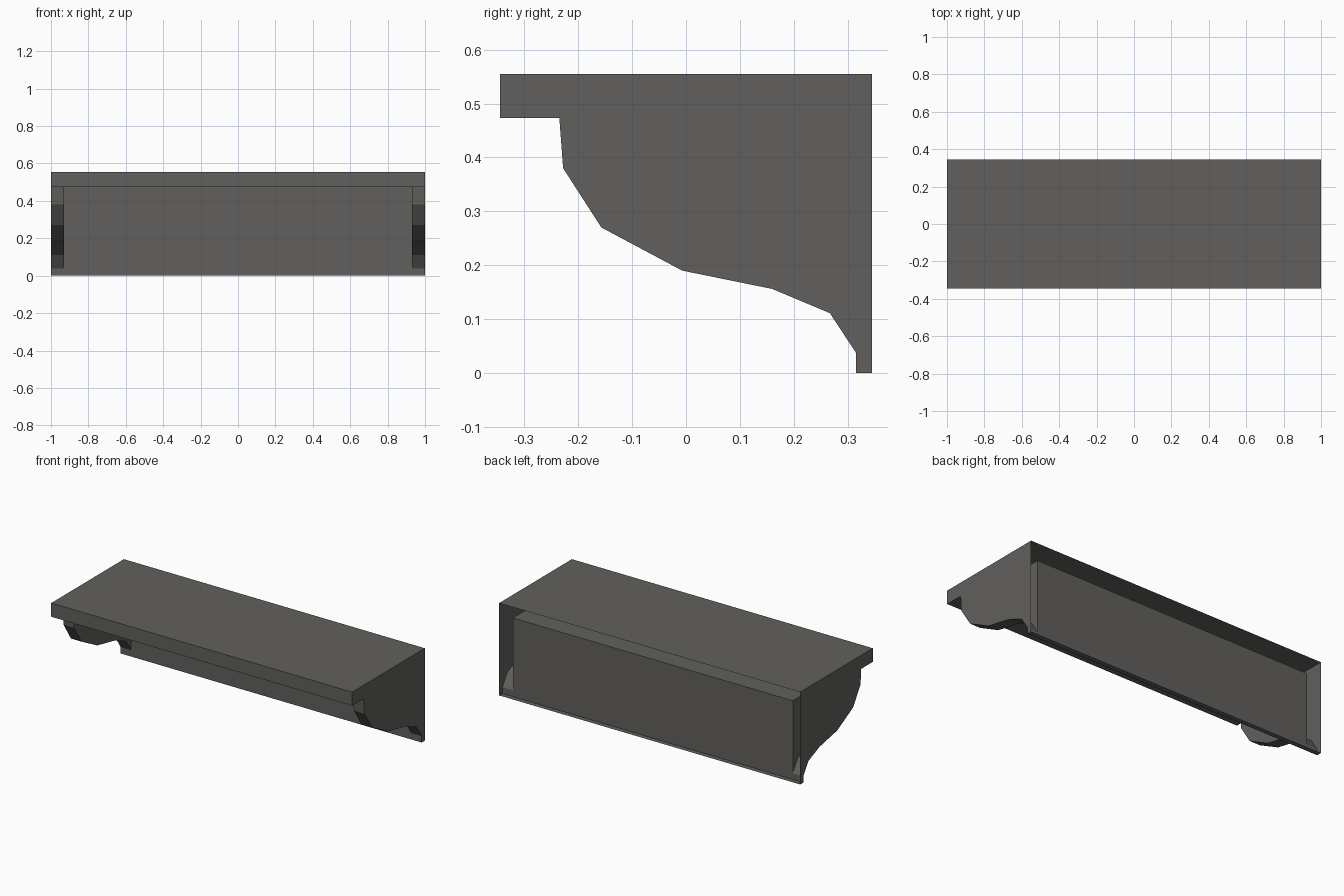
import bpy, bmesh
from mathutils import Vector

if "Cube" in bpy.data.objects:
    bpy.data.objects.remove(bpy.data.objects["Cube"])

W, WI = 1.0, 0.93            # outer half width, inner side of brackets
YF, YP, YB = -0.345, 0.315, 0.345   # front edge, panel face, open back
ZT, ZU, ZB = 0.555, 0.473, 0.038    # top, shelf underside, bracket foot

# bracket curve as (y, z), from the shelf down to the back panel
CURVE = [(-0.235, ZU), (-0.228, 0.38), (-0.157, 0.27), (-0.007, 0.19),
         (0.16, 0.156), (0.267, 0.111), (YP, ZB)]

mat = bpy.data.materials.new("dark warm grey")
mat.diffuse_color = (0.12, 0.117, 0.109, 1)
mat.use_nodes = True
mat.node_tree.nodes["Principled BSDF"].inputs["Base Color"].default_value = mat.diffuse_color


def shell(name, polys):
    """Open shell from (points, outward direction) pairs."""
    bm = bmesh.new()
    for pts, out in polys:
        f = bm.faces.new([bm.verts.new(p) for p in pts])
        f.normal_update()
        if f.normal.dot(Vector(out)) < 0:
            f.normal_flip()
    bmesh.ops.remove_doubles(bm, verts=bm.verts, dist=1e-5)
    me = bpy.data.meshes.new(name)
    bm.to_mesh(me)
    bm.free()
    me.materials.append(mat)
    ob = bpy.data.objects.new(name, me)
    bpy.context.collection.objects.link(ob)


def flat_z(x0, x1, y0, y1, z):
    return [(x0, y0, z), (x1, y0, z), (x1, y1, z), (x0, y1, z)]


def flat_y(x0, x1, z0, z1, y):
    return [(x0, y, z0), (x1, y, z0), (x1, y, z1), (x0, y, z1)]


def flat_x(y0, y1, z0, z1, x):
    return [(x, y0, z0), (x, y1, z0), (x, y1, z1), (x, y0, z1)]


# shelf board: hollow, open at the back and above the brackets
yc = CURVE[0][0]
shelf = [(flat_z(-W, W, YF, YB, ZT), (0, 0, 1)),
         (flat_y(-W, W, ZU, ZT, YF), (0, -1, 0)),
         (flat_z(-WI, WI, YF, YP, ZU), (0, 0, -1))]
for s in (-1, 1):
    shelf.append((flat_x(YF, YB, ZU, ZT, s * W), (s, 0, 0)))
    shelf.append((flat_z(s * WI, s * W, YF, yc, ZU), (0, 0, -1)))
shell("shelf_board", shelf)

# back panel: front skin, feet below the brackets, bottom lip
panel = [(flat_y(-WI, WI, ZB, ZU, YP), (0, -1, 0)),
         (flat_y(-W, W, 0, ZB, YP), (0, -1, 0)),
         (flat_z(-W, W, YP, YB, 0), (0, 0, -1))]
shell("back_panel", panel)

# end brackets: outer wall, inner wall and curved edge
for s, side in ((-1, "left"), (1, "right")):
    outer = CURVE + [(YP, 0), (YB, 0), (YB, ZU)]
    inner = CURVE + [(YP, ZU)]
    polys = [([(s * W, y, z) for y, z in outer], (s, 0, 0)),
             ([(s * WI, y, z) for y, z in inner], (-s, 0, 0))]
    for (y0, z0), (y1, z1) in zip(CURVE, CURVE[1:]):
        polys.append(([(s * WI, y0, z0), (s * W, y0, z0),
                       (s * W, y1, z1), (s * WI, y1, z1)], (0, -1, -1)))
    shell("bracket_" + side, polys)
